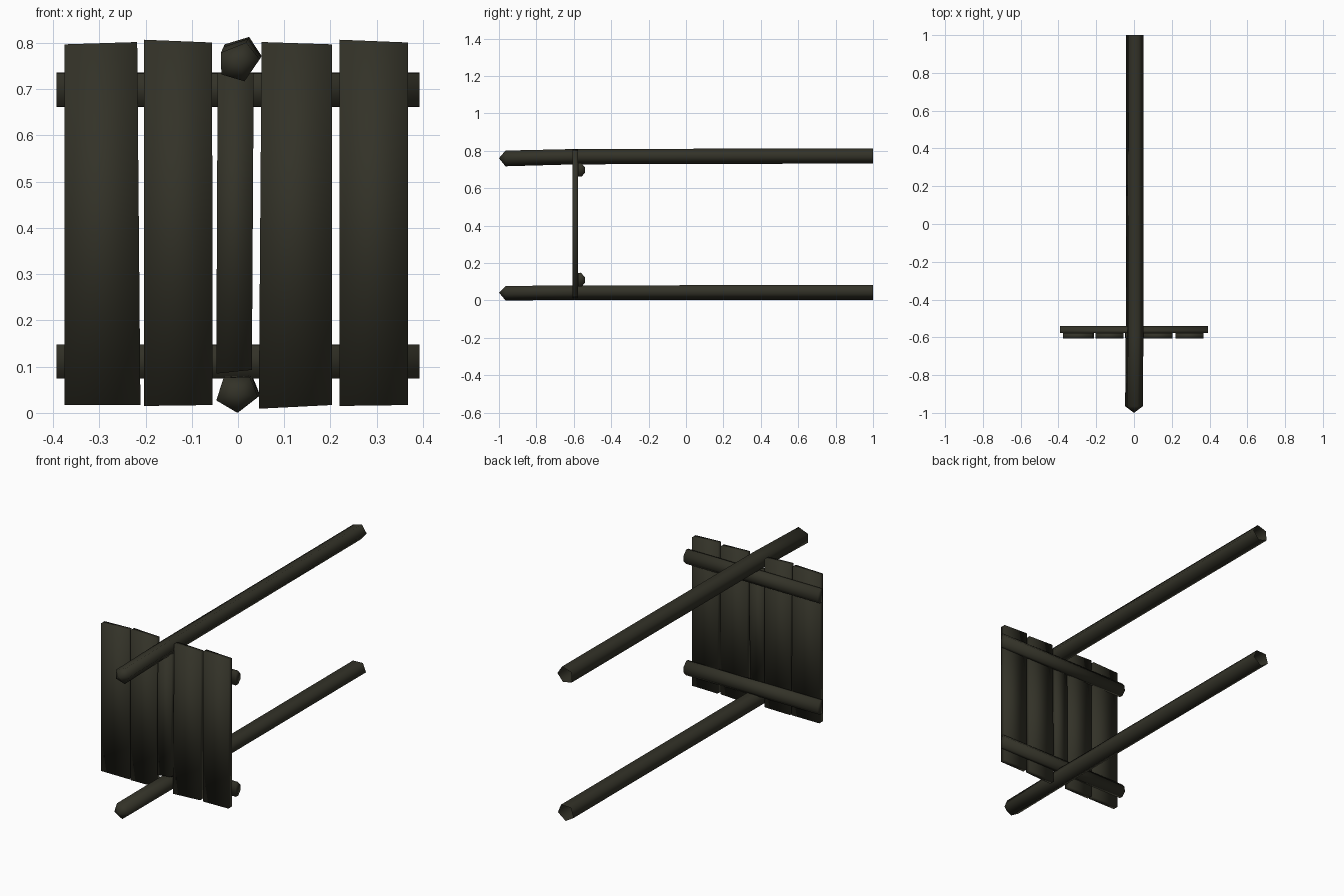
import bpy, bmesh

if "Cube" in bpy.data.objects:
    bpy.data.objects.remove(bpy.data.objects["Cube"])

wood = bpy.data.materials.new("dark weathered wood")
wood.diffuse_color = (0.033, 0.032, 0.021, 1)
wood.use_nodes = True
wood.node_tree.nodes["Principled BSDF"].inputs["Base Color"].default_value = wood.diffuse_color


def finish(name, bm):
    bmesh.ops.recalc_face_normals(bm, faces=bm.faces[:])
    me = bpy.data.meshes.new(name)
    bm.to_mesh(me)
    bm.free()
    me.materials.append(wood)
    for p in me.polygons:
        p.use_smooth = True
    ob = bpy.data.objects.new(name, me)
    bpy.context.collection.objects.link(ob)
    return ob


def loft(name, rings, tip=None, cap_start=False, cap_end=False):
    """Skin a row of equal-sized point rings, with an optional pointed start."""
    bm = bmesh.new()
    vs = [[bm.verts.new(p) for p in r] for r in rings]
    n = len(rings[0])
    for a, b in zip(vs, vs[1:]):
        for i in range(n):
            j = (i + 1) % n
            bm.faces.new((a[i], a[j], b[j], b[i]))
    if tip:
        t = bm.verts.new(tip)
        for i in range(n):
            bm.faces.new((vs[0][i], vs[0][(i + 1) % n], t))
    if cap_start:
        bm.faces.new(vs[0])
    if cap_end:
        bm.faces.new(vs[-1])
    return finish(name, bm)


# Slats: front outline (bottom left, bottom right, top right, top left)
slats = [
    [(-0.375, 0.02), (-0.211, 0.02), (-0.218, 0.805), (-0.375, 0.80)],
    [(-0.203, 0.018), (-0.055, 0.02), (-0.056, 0.804), (-0.203, 0.81)],
    [(-0.047, 0.088), (0.03, 0.096), (0.034, 0.738), (-0.044, 0.738)],
    [(0.045, 0.012), (0.203, 0.02), (0.203, 0.80), (0.051, 0.805)],
    [(0.22, 0.018), (0.368, 0.02), (0.368, 0.804), (0.22, 0.81)],
]
for k, outline in enumerate(slats):
    loft(f"slat_{k + 1}", [[(x, y, z) for x, z in outline] for y in (-0.606, -0.577)],
         cap_start=True, cap_end=True)

# Cross rails behind the slats, flat against them
rail = [(-0.578, -0.036), (-0.558, -0.037), (-0.539, -0.015), (-0.541, 0.014), (-0.562, 0.037), (-0.578, 0.035)]
for name, zc in (("lower_rail", 0.114), ("upper_rail", 0.702)):
    loft(name, [[(x, y, zc + z) for y, z in rail] for x in (-0.392, 0.392)],
         cap_start=True, cap_end=True)

# Long five-sided poles, pointed at the front and open at the back
upper_front = [(-0.037, 0.782), (0.018, 0.804), (0.047, 0.768), (0.014, 0.72), (-0.036, 0.735)]
upper_back = [(-0.029, 0.80), (0.024, 0.816), (0.051, 0.775), (0.018, 0.735), (-0.034, 0.748)]
lower_front = [(-0.031, 0.079), (0.026, 0.08), (0.043, 0.038), (-0.001, 0.003), (-0.047, 0.03)]
lower_back = [(-0.028, 0.083), (0.03, 0.085), (0.048, 0.041), (0.003, 0.006), (-0.042, 0.033)]
for name, front, back, tip in (
        ("upper_pole", upper_front, upper_back, (0.0, -1.0, 0.763)),
        ("lower_pole", lower_front, lower_back, (0.0, -1.0, 0.045))):
    mid = [(a[0] * 0.3 + b[0] * 0.7, a[1] * 0.3 + b[1] * 0.7) for a, b in zip(front, back)]
    loft(name, [[(x, y, z) for x, z in ring]
                for y, ring in ((-0.965, front), (-0.59, mid), (1.0, back))], tip=tip)

# Rest the lowest point on the ground
low = min(v.co.z for o in bpy.data.objects for v in o.data.vertices)
for o in bpy.data.objects:
    for v in o.data.vertices:
        v.co.z -= low
